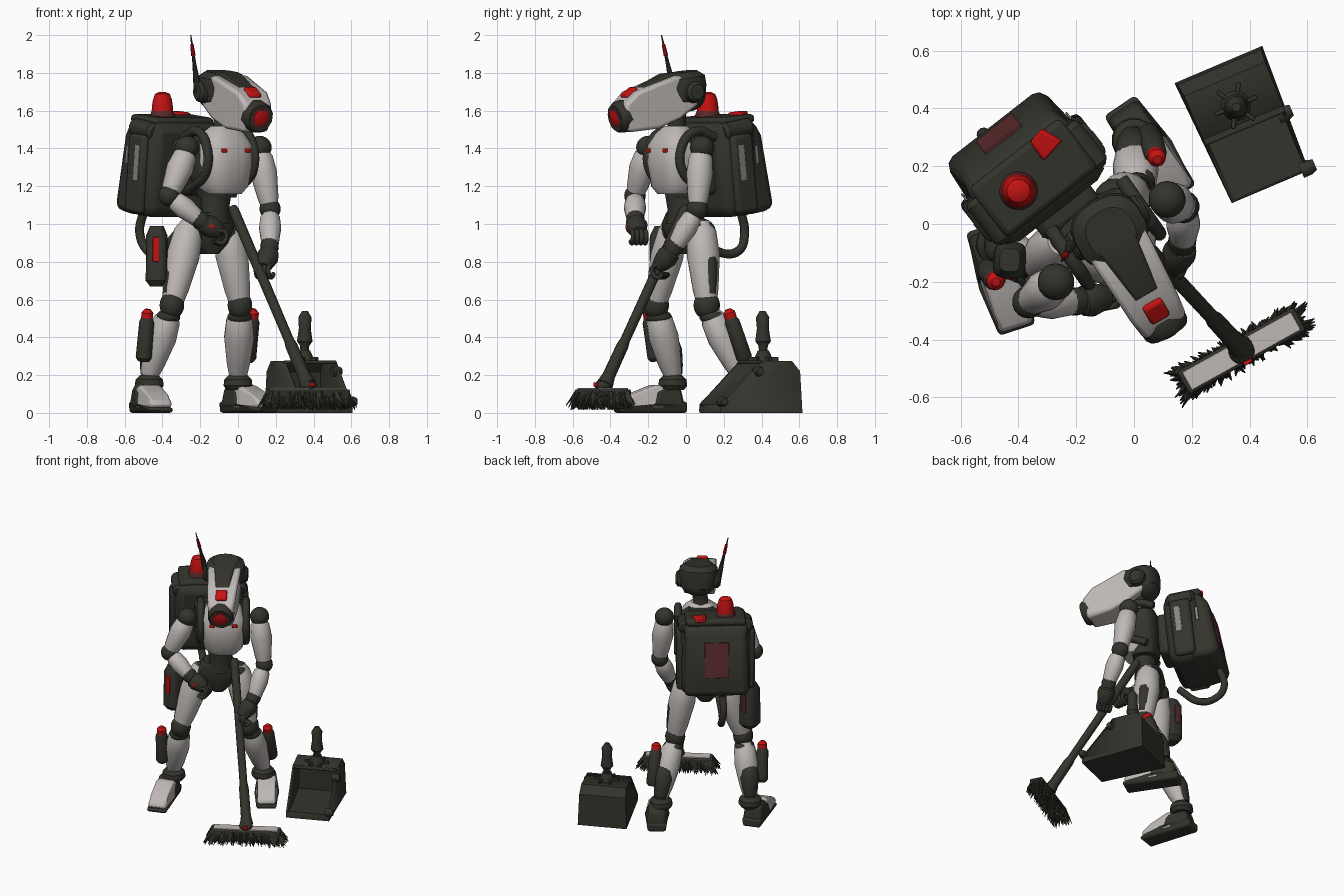
import bpy, bmesh, math, random
from mathutils import Vector, Matrix

if "Cube" in bpy.data.objects:
    bpy.data.objects.remove(bpy.data.objects["Cube"])

random.seed(4)


def colour(name, rgb):
    m = bpy.data.materials.new(name)
    m.diffuse_color = (*rgb, 1)
    m.use_nodes = True
    m.node_tree.nodes["Principled BSDF"].inputs["Base Color"].default_value = m.diffuse_color
    return m


WHITE = colour("warm_white", (0.52, 0.485, 0.47))
DARK = colour("dark_olive", (0.034, 0.034, 0.026))
RED = colour("signal_red", (0.55, 0.006, 0.006))
MAROON = colour("dull_red", (0.1, 0.022, 0.023))
GREY = colour("worn_grey", (0.24, 0.24, 0.21))


def finish(name, bm, mat, matrix=None, bevel=0, segs=2):
    bmesh.ops.recalc_face_normals(bm, faces=bm.faces)
    me = bpy.data.meshes.new(name)
    bm.to_mesh(me)
    bm.free()
    me.materials.append(mat)
    ob = bpy.data.objects.new(name, me)
    bpy.context.collection.objects.link(ob)
    if matrix:
        ob.matrix_world = matrix
    if bevel:
        mod = ob.modifiers.new("bevel", "BEVEL")
        mod.width, mod.segments, mod.limit_method = bevel, segs, "ANGLE"
    return ob


def frame(origin, yaw=0, tilt=0):
    return Matrix.Translation(origin) @ Matrix.Rotation(math.radians(yaw), 4, "Z") @ Matrix.Rotation(math.radians(tilt), 4, "X")


def loft(name, rings, mat, matrix, n=16, square=1.0, bevel=0):
    """Stack of (z, half width, half depth) rings; square < 1 gives boxier rings."""
    bm = bmesh.new()
    loops = []
    for z, a, b in rings:
        loop = []
        for i in range(n):
            t = 2 * math.pi * (i + 0.5) / n
            c, s = math.cos(t), math.sin(t)
            loop.append(bm.verts.new((a * math.copysign(abs(c) ** square, c), b * math.copysign(abs(s) ** square, s), z)))
        loops.append(loop)
    for p, q in zip(loops, loops[1:]):
        for i in range(n):
            bm.faces.new((p[i], p[(i + 1) % n], q[(i + 1) % n], q[i]))
    bm.faces.new(loops[0])
    bm.faces.new(loops[-1])
    return finish(name, bm, mat, matrix, bevel)


def rod(name, a, b, profile, mat, n=16):
    """Turned shape from a to b; profile is (fraction, radius)."""
    a, b = Vector(a), Vector(b)
    d = b - a
    m = Matrix.Translation(a) @ d.to_track_quat("Z", "Y").to_matrix().to_4x4()
    return loft(name, [(t * d.length, r, r) for t, r in profile], mat, m, n)


def ball(name, loc, size, mat, yaw=0):
    bm = bmesh.new()
    bmesh.ops.create_uvsphere(bm, u_segments=18, v_segments=12, radius=1)
    bmesh.ops.scale(bm, vec=size if isinstance(size, tuple) else (size,) * 3, verts=bm.verts)
    return finish(name, bm, mat, frame(loc, yaw))


def box(name, size, mat, matrix, bevel=0.01):
    bm = bmesh.new()
    bmesh.ops.create_cube(bm, size=1)
    bmesh.ops.scale(bm, vec=size, verts=bm.verts)
    return finish(name, bm, mat, matrix, bevel)


def prism(name, profile, widths, mat, matrix, bevel=0.01, skip=None):
    """Side profile of (forward, z) with a half width per point; skip drops one edge face."""
    bm = bmesh.new()
    L, R = ([bm.verts.new((s * w, -f, z)) for (f, z), w in zip(profile, widths)] for s in (-1, 1))
    n = len(L)
    for i in range(n):
        if i != skip:
            bm.faces.new((L[i], L[(i + 1) % n], R[(i + 1) % n], R[i]))
    bm.faces.new(L)
    bm.faces.new(R)
    return finish(name, bm, mat, matrix, bevel)


def tube(name, pts, r, mat):
    cu = bpy.data.curves.new(name, "CURVE")
    cu.dimensions, cu.bevel_depth, cu.bevel_resolution = "3D", r, 3
    cu.use_fill_caps = True
    sp = cu.splines.new("BEZIER")
    sp.bezier_points.add(len(pts) - 1)
    for p, co in zip(sp.bezier_points, pts):
        p.co = co
        p.handle_left_type = p.handle_right_type = "AUTO"
    cu.materials.append(mat)
    bpy.context.collection.objects.link(bpy.data.objects.new(name, cu))


def limb(name, a, b, r, mat):
    rod(name, a, b, [(t, r * k) for t, k in [(0, .6), (.12, .95), (.4, 1.08), (.8, .85), (1, .65)]], mat)


# torso
T = frame((-.08, -.055, 0), 35)
loft("chest_shell", [(1.16, .095, .085), (1.2, .13, .11), (1.32, .15, .13), (1.42, .15, .125), (1.48, .11, .09), (1.52, .06, .05)], WHITE, T, 20, .7)
loft("chest_back", [(1.14, .1, .08), (1.3, .165, .1), (1.44, .165, .09), (1.5, .08, .06)], DARK, T @ frame((0, .055, 0)), 16, .7)
loft("waist", [(1.0, .085, .07), (1.08, .075, .065), (1.17, .09, .08)], DARK, frame((-.12, -.03, 0), 35))
loft("pelvis", [(.84, .04, .05), (.9, .1, .07), (1.0, .14, .09), (1.06, .1, .08)], DARK, frame((-.15, -.01, 0), 35), 14, .7)
for s in (-1, 1):
    box("chest_light", (.035, .012, .022), RED, T @ frame((s * .075, -.122, 1.39)), .004)
    tube("pack_strap", [T @ Vector((s * .15, y, z)) for y, z in ((.15, 1.46), (.02, 1.49), (-.06, 1.42), (-.06, 1.28), (.1, 1.18))], .025, DARK)
rod("neck", (-.09, -.05, 1.46), (-.07, -.05, 1.64), [(0, .065), (.3, .05), (.7, .05), (1, .07)], DARK)

# head
H = frame((-.08, -.03, 0), 30)
prism("head_shell", [(-.06, 1.63), (.05, 1.56), (.18, 1.505), (.35, 1.485), (.385, 1.63), (.31, 1.7), (.08, 1.785), (-.07, 1.76)],
      [.1, .11, .1, .078, .083, .1, .115, .1], WHITE, H, .02)
loft("head_hood", [(-.1, .07, .07), (-.07, .11, .11), (0, .132, .12), (.05, .125, .12), (.08, .085, .085)], DARK, H @ frame((0, .01, 1.725), 0, 8), 18, .8)
prism("brow_strip", [(.25, 1.69), (.25, 1.725), (.1, 1.795), (0, 1.805), (-.02, 1.75)], [.045, .045, .06, .08, .09], DARK, H, .008)
ball("head_back", H @ Vector((0, .045, 1.68)), (.115, .085, .085), DARK, 30)
for s in (-1, 1):
    rod("ear_disc", H @ Vector((s * .1, .02, 1.7)), H @ Vector((s * .148, .02, 1.7)), [(0, .06), (.7, .055), (1, .04)], DARK)
rod("lens_ring", H @ Vector((0, -.31, 1.58)), H @ Vector((0, -.4, 1.56)), [(0, .085), (.5, .088), (.8, .085), (1, .072)], DARK, 12)
rod("lens_rim", H @ Vector((0, -.38, 1.565)), H @ Vector((0, -.404, 1.559)), [(0, .058), (.9, .058), (1, .05)], MAROON, 16)
rod("lens", H @ Vector((0, -.38, 1.568)), H @ Vector((0, -.41, 1.56)), [(0, .044), (.85, .043), (1, .03)], RED, 16)
box("brow_light", (.075, .08, .04), RED, H @ frame((0, -.31, 1.69), 0, 36), .012)
A, B = Vector((-.21, -.06, 1.68)), Vector((-.25, -.13, 2.0))
rod("antenna", A, B, [(0, .022), (.25, .018), (.5, .011), (1, .003)], DARK, 10)
rod("antenna_band", A.lerp(B, .66), A.lerp(B, .85), [(0, .012), (1, .009)], RED, 10)


# arms
def arm(side, sh, el, wr, tip, light):
    sh, el, wr, tip = map(Vector, (sh, el, wr, tip))
    ball(side + "_shoulder", sh + Vector((0, .005, .015)), (.064, .064, .062), DARK)
    limb(side + "_upper_arm", sh.lerp(el, .0), el, .066, WHITE)
    ball(side + "_elbow", el, .057, DARK)
    limb(side + "_forearm", el.lerp(wr, .1), wr, .055, WHITE)
    rod(side + "_wrist", el.lerp(wr, .76), wr.lerp(tip, .2), [(0, .045), (.5, .05), (1, .04)], DARK, 12)
    limb(side + "_palm", wr, tip, .055, DARK)
    d = (tip - wr).normalized()
    across = d.cross(Vector((0, 0, 1))).normalized()
    curl = across.cross(d)
    for i in range(4):
        k = tip + across * (i - 1.5) * .024 - d * .03
        tube(side + "_finger", [k, k + d * .05 + curl * .005, k + d * .06 - curl * .045, k + d * .02 - curl * .06], .012, DARK)
    ball(side + "_hand_light", wr.lerp(tip, .5) + Vector(light), (.024, .014, .024), RED)


arm("left", (.115, .08, 1.39), (.17, .06, 1.08), (.17, -.07, .86), (.135, -.15, .77), (.03, 0, .01))
arm("right", (-.27, -.205, 1.39), (-.365, -.27, 1.15), (-.19, -.27, 1.01), (-.09, -.25, .955), (-.005, -.046, .005))


# legs
def leg(side, s, hip, knee, ankle, heel, yaw, low, high):
    hip, knee, ankle = map(Vector, (hip, knee, ankle))
    out = Vector((s * .82, s * .57, 0))
    back = Vector((-.5, .85, 0))
    ball(side + "_hip", hip, .08, DARK)
    limb(side + "_thigh", hip + Vector((0, 0, .06)), knee, .082, WHITE)
    limb(side + "_thigh_plate", hip.lerp(knee, .12) + out * .044, hip.lerp(knee, .85) + out * .036, .05, DARK)
    ball(side + "_knee", knee, (.066, .07, .075), DARK)
    limb(side + "_shin", knee.lerp(ankle, .1), ankle, .074, WHITE)
    limb(side + "_calf", knee.lerp(ankle, .45) + back * .035 + out * .02, ankle + back * .015, .06, DARK)
    ball(side + "_knee_band", knee.lerp(ankle, .17), (.066, .07, .04), DARK)
    rod(side + "_ankle", ankle - Vector((0, 0, .08)), ankle, [(0, .06), (.3, .078), (.7, .074), (1, .05)], DARK)
    # foot with heel block, white toe cap and sole
    F = frame((heel[0], heel[1], 0), yaw)
    prism(side + "_sole", [(0, 0), (.37, 0), (.38, .025), (.2, .045), (0, .06)], [.06, .065, .065, .09, .065], DARK, F, .02)
    prism(side + "_heel", [(.01, .03), (.19, .03), (.17, .12), (.1, .17), (.03, .13)], [.065, .085, .07, .055, .055], DARK, F, .02)
    prism(side + "_toe_cap", [(.13, .025), (.365, .025), (.37, .06), (.3, .1), (.17, .15), (.12, .14)], [.078, .062, .06, .068, .064, .06], WHITE, F, .02)
    # flare canister beside the shin
    a = knee.lerp(ankle, .8) + Vector(low)
    b = knee.lerp(ankle, .18) + Vector(high)
    rod(side + "_canister", a, b, [(0, .03), (.08, .043), (.9, .04), (1, .03)], DARK, 14)
    rod(side + "_canister_cap", b, b + (b - a) * .2, [(0, .032), (.6, .032), (1, .015)], RED, 12)
    rod(side + "_canister_mount", a.lerp(b, .5), knee.lerp(ankle, .45), [(0, .03), (1, .03)], DARK, 8)


leg("right", -1, (-.25, -.06, .95), (-.35, -.16, .57), (-.47, -.07, .2), (-.52, -.01), 18, (-.055, -.07, 0), (-.11, -.05, 0))
leg("left", 1, (-.06, .08, .95), (.01, .11, .57), (0, .29, .2), (-.05, .41), 34, (.05, .06, 0), (.068, .095, 0))

# hip holster
P = frame((-.43, -.125, .83), -4)
loft("holster", [(-.16, .035, .04), (-.13, .058, .065), (.11, .055, .065), (.16, .035, .04)], DARK, P, 16, .6)
box("holster_stripe", (.034, .008, .13), RED, P @ frame((0, -.064, .035)), .003)
box("holster_back_stripe", (.034, .008, .13), MAROON, P @ frame((0, .064, .03)), .003)

# backpack
K = frame((-.365, .18, 1.3), 38, 6)
box("pack_body", (.46, .24, .51), DARK, K @ frame((0, -.03, 0)), .06)
prism("pack_rear_shell", [(0, -.255), (-.17, -.245), (-.185, -.2), (-.15, .16), (-.11, .235), (0, .25)], [.23, .21, .21, .205, .2, .22], DARK, K, .035)
box("pack_lid", (.4, .22, .05), DARK, K @ frame((0, .0, .25)), .02)
box("rear_panel", (.16, .012, .24), MAROON, K @ frame((0, .168, .01), 0, 6), .002)
box("pack_mount", (.24, .12, .3), DARK, K @ frame((.02, -.16, .02)), .03)
for s in (-1, 1):
    box("side_pocket", (.05, .14, .42), DARK, K @ frame((s * .235, -.03, -.03)), .022)
    box("side_wear_plate", (.008, .04, .19), GREY, K @ frame((s * .2585, -.05, .03)), .002)
    box("side_wear_strip", (.008, .02, .1), GREY, K @ frame((s * .2285, .075, .06)), .002)
    rod("lid_roll", K @ Vector((s * .2, -.12, .2)), K @ Vector((s * .2, .07, .21)), [(0, .03), (.1, .048), (.9, .048), (1, .03)], DARK)
bc = Vector((-.4, .115, 1.55))
rod("beacon_base", bc, bc + Vector((0, 0, .055)), [(0, .068), (.5, .066), (1, .055)], MAROON, 18)
rod("beacon", bc + Vector((0, 0, .03)), bc + Vector((0, 0, .15)), [(0, .059), (.3, .057), (.65, .051), (.9, .04), (1, .015)], RED, 18)
prism("lid_switch", [(.04, 0), (.04, .025), (-.04, .035), (-.04, 0)], [.052, .045, .028, .035], RED, frame((-.31, .28, 1.565), 48, 0), .008)
tube("hose", [(-.5, .29, 1.07), (-.52, .31, .95), (-.48, .28, .86), (-.42, .18, .85), (-.32, .08, .95)], .024, DARK)

# broom
rod("broom_handle", (-.03, -.0, 1.09), (.37, -.43, .15), [(0, .022), (.02, .028), (.75, .026), (.78, .032), (.95, .034), (1, .045)], DARK, 12)
W = frame((.372, -.44, 0), 29)
box("broom_block", (.46, .09, .04), DARK, W @ frame((0, 0, .105)), .008)
box("broom_top_plate", (.43, .07, .008), WHITE, W @ frame((0, 0, .127)), .002)
ball("broom_joint", W @ Vector((0, 0, .145)), (.045, .045, .03), DARK)
box("broom_latch", (.03, .016, .022), RED, W @ frame((0, -.043, .15)), .004)
bm = bmesh.new()
for i in range(620):
    u, v = random.uniform(-1, 1), random.uniform(-1, 1)
    top = Vector((u * .225, v * .04, .11))
    tip = Vector((u * .265 + random.uniform(-.02, .02), v * .068 + random.uniform(-.008, .008), random.uniform(.015, .05)))
    rot = (tip - top).to_track_quat("Z", "Y").to_matrix().to_4x4()
    bmesh.ops.create_cone(bm, segments=4, radius1=.011, radius2=.002, depth=(tip - top).length,
                          matrix=Matrix.Translation((top + tip) / 2) @ rot)
finish("broom_bristles", bm, DARK, W)

# dustpan, open on its sloping front
D = frame((.38, .345, 0), 23)
pan = prism("dustpan_shell", [(.235, 0), (.235, .045), (.005, .275), (-.17, .275), (-.215, .22), (-.225, 0)],
            [.145, .145, .15, .152, .157, .165], DARK, D, 0, skip=1)
mod = pan.modifiers.new("wall", "SOLIDIFY")
mod.thickness, mod.offset = .014, -1
box("dustpan_rim", (.3, .025, .018), DARK, D @ frame((0, -.005, .268)), .006)
rod("dustpan_socket", D @ Vector((0, .07, .265)), D @ Vector((0, .07, .33)), [(0, .055), (.5, .045), (1, .03)], DARK)
rod("dustpan_handle", D @ Vector((0, .07, .31)), D @ Vector((0, .065, .54)), [(0, .022), (.2, .025), (.3, .042), (.6, .032), (.85, .036), (1, .015)], DARK)
for i in range(6):
    c, s = math.cos(i * math.pi / 3), math.sin(i * math.pi / 3)
    box("socket_rib", (.05, .014, .03), DARK, D @ frame((.055 * c, .07 + .055 * s, .28), i * 60), .004)
for y, z in ((-.225, .06), (-.02, .22)):
    rod("pan_knob", D @ Vector((.12, y, z)), D @ Vector((.172, y, z)), [(0, .028), (.6, .028), (1, .02)], DARK, 12)

# smooth shading with sharp edges kept
for ob in bpy.data.objects:
    ob.select_set(ob.type == "MESH")
bpy.context.view_layer.objects.active = pan
bpy.ops.object.shade_smooth_by_angle(angle=math.radians(35))
